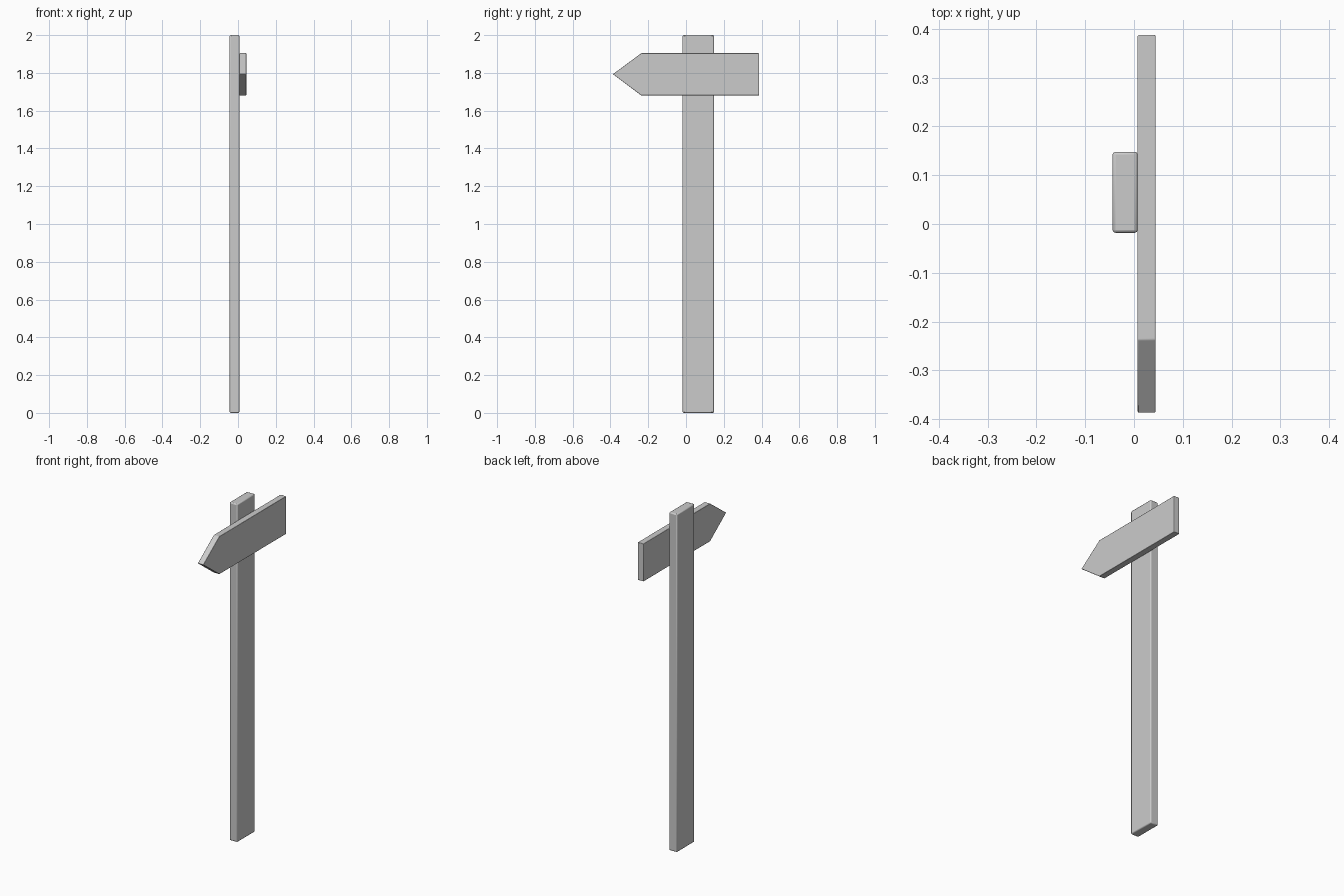
import bpy, bmesh

if "Cube" in bpy.data.objects:
    bpy.data.objects.remove(bpy.data.objects["Cube"])


def slab(name, outline, x0, x1, bevel):
    """Extrude a (y, z) outline from x0 to x1 and soften its edges."""
    bm = bmesh.new()
    face = bm.faces.new([bm.verts.new((x0, y, z)) for y, z in outline])
    ext = bmesh.ops.extrude_face_region(bm, geom=[face], use_keep_orig=True)
    new = [v for v in ext["geom"] if isinstance(v, bmesh.types.BMVert)]
    bmesh.ops.translate(bm, verts=new, vec=(x1 - x0, 0, 0))
    bmesh.ops.recalc_face_normals(bm, faces=bm.faces)
    mesh = bpy.data.meshes.new(name)
    bm.to_mesh(mesh)
    bm.free()
    obj = bpy.data.objects.new(name, mesh)
    bpy.context.collection.objects.link(obj)
    mod = obj.modifiers.new("soft_edges", "BEVEL")
    mod.width = bevel
    mod.segments = 2
    mod.limit_method = "ANGLE"
    bpy.ops.object.select_all(action="DESELECT")
    obj.select_set(True)
    bpy.context.view_layer.objects.active = obj
    bpy.ops.object.shade_smooth_by_angle()
    return obj


# Upright plank
slab("post", [(-0.018, 0), (0.148, 0), (0.148, 2), (-0.018, 2)],
     -0.044, 0.0075, 0.006)

# Arrow board fixed to the +x face, pointing to the front
slab("arrow_board", [(0.387, 1.681), (0.387, 1.904), (-0.237, 1.904),
                     (-0.387, 1.793), (-0.237, 1.681)],
     0.0075, 0.044, 0.002)
